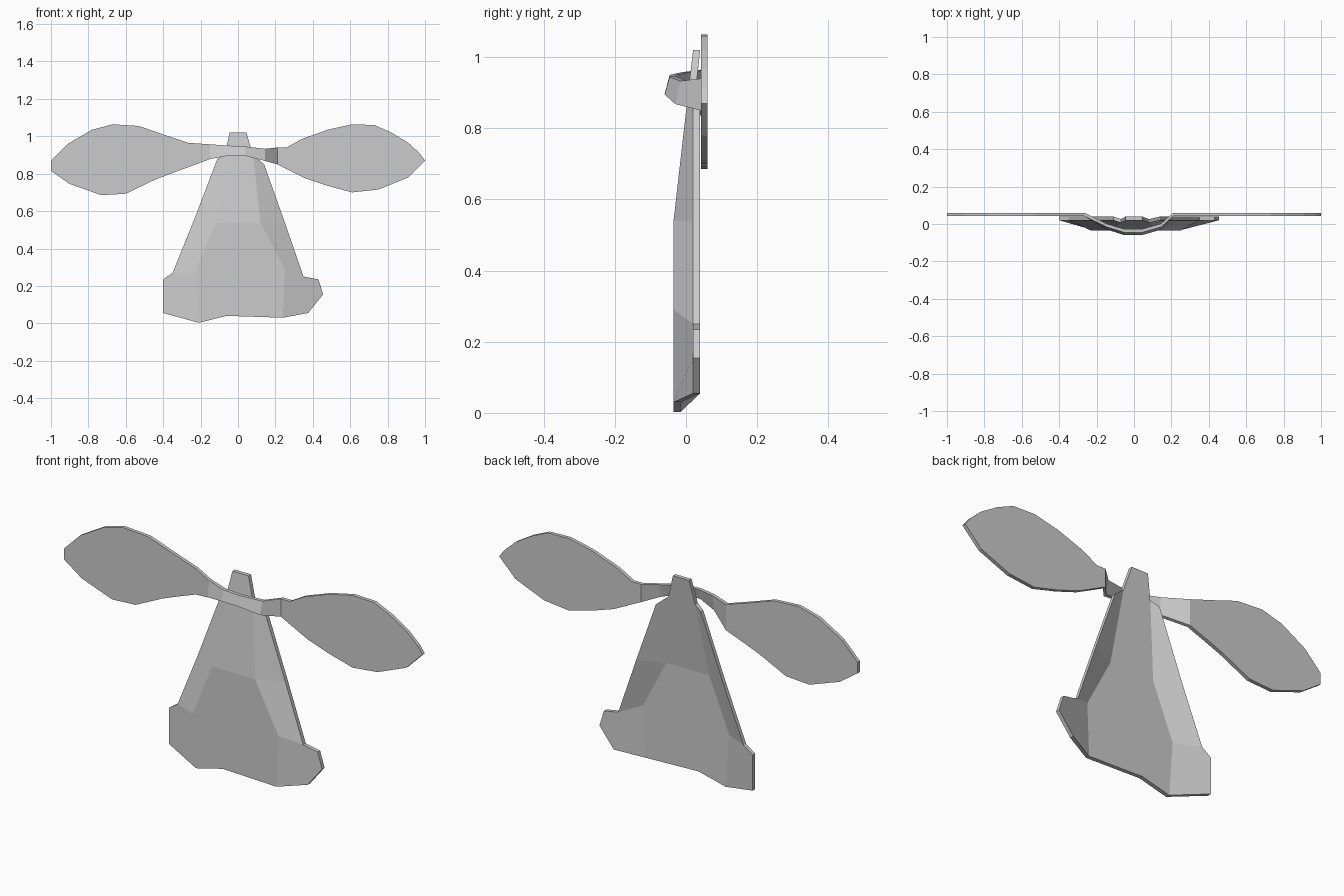
import bpy, bmesh


def plate(name, points, faces, thickness):
    """Folded sheet: front points (x, y, z), thickened towards the back (+y)."""
    bm = bmesh.new()
    verts = [bm.verts.new(p) for p in points]
    for f in faces:
        bm.faces.new([verts[i] for i in f])
    ext = bmesh.ops.extrude_face_region(bm, geom=bm.faces[:], use_keep_orig=True)
    moved = [g for g in ext["geom"] if isinstance(g, bmesh.types.BMVert)]
    bmesh.ops.translate(bm, verts=moved, vec=(0, thickness, 0))
    bmesh.ops.recalc_face_normals(bm, faces=bm.faces[:])
    mesh = bpy.data.meshes.new(name)
    bm.to_mesh(mesh)
    bm.free()
    obj = bpy.data.objects.new(name, mesh)
    bpy.context.collection.objects.link(obj)
    return obj


# Body: raised centre panel, sloping upper panel and swept-back side flanges
F, B = -0.035, 0.02
body_points = [
    (-0.12, F, 0.54), (0.12, F, 0.54),                      # 0-1 fold line
    (-0.23, F, 0.27), (0.25, F, 0.29),                      # 2-3
    (-0.21, F, 0.003), (-0.06, F, 0.04), (0.24, F, 0.03),   # 4-6 bottom edge
    (-0.07, 0.006, 0.90), (0.08, 0.006, 0.90),              # 7-8 neck
    (-0.045, B, 1.02), (0.045, B, 1.02),                    # 9-10 top tab
    (-0.11, B, 0.88), (-0.24, B, 0.54), (-0.35, B, 0.27),   # 11-13 left edge
    (-0.40, B, 0.235), (-0.40, B, 0.055),                   # 14-15
    (0.14, B, 0.85), (0.25, B, 0.54), (0.35, B, 0.25),      # 16-18 right edge
    (0.43, B, 0.235), (0.455, B, 0.155), (0.375, B, 0.055)  # 19-21
]
body_faces = [
    (0, 1, 8, 10, 9, 7), (0, 2, 4, 5, 6, 3, 1),
    (0, 7, 11, 12), (0, 12, 13, 2), (2, 13, 14, 15, 4),
    (1, 17, 16, 8), (1, 3, 18, 17), (3, 6, 21, 20, 19, 18),
]
plate("body_plate", body_points, body_faces, 0.02)

# Wings: two flat leaf-shaped blades joined by a band bowed to the front
Y = 0.042
band = [  # x, bottom z, top z, bottom y, top y
    (-0.265, 0.835, 0.965, Y, Y), (-0.15, 0.878, 0.957, -0.028, -0.015),
    (-0.05, 0.897, 0.950, -0.06, -0.046), (0.04, 0.895, 0.945, -0.06, -0.046),
    (0.145, 0.868, 0.933, -0.03, -0.016), (0.21, 0.85, 0.94, Y, Y),
]
left_outline = [(-0.40, 1.01), (-0.53, 1.055), (-0.67, 1.064), (-0.78, 1.035),
                (-0.91, 0.96), (-1, 0.87), (-1, 0.815), (-0.90, 0.745),
                (-0.73, 0.685), (-0.60, 0.693), (-0.45, 0.765), (-0.36, 0.80)]
right_outline = [(0.36, 0.775), (0.48, 0.735), (0.61, 0.70), (0.75, 0.715),
                 (0.91, 0.78), (1, 0.87), (0.97, 0.91), (0.91, 0.965),
                 (0.82, 1.02), (0.73, 1.06), (0.61, 1.064), (0.48, 1.035),
                 (0.34, 0.985), (0.26, 0.94)]
points, faces = [], []
for x, zb, zt, yb, yt in band:
    points += [(x, yb, zb), (x, yt, zt)]
for i in range(0, 2 * len(band) - 2, 2):
    faces.append((i, i + 2, i + 3, i + 1))
n = len(points)
points += [(x, Y, z) for x, z in left_outline]
faces.append([0, 1] + list(range(n, len(points))))
n = len(points)
points += [(x, Y, z) for x, z in right_outline]
faces.append([11, 10] + list(range(n, len(points))))
plate("wing_strip", points, faces, 0.018)
